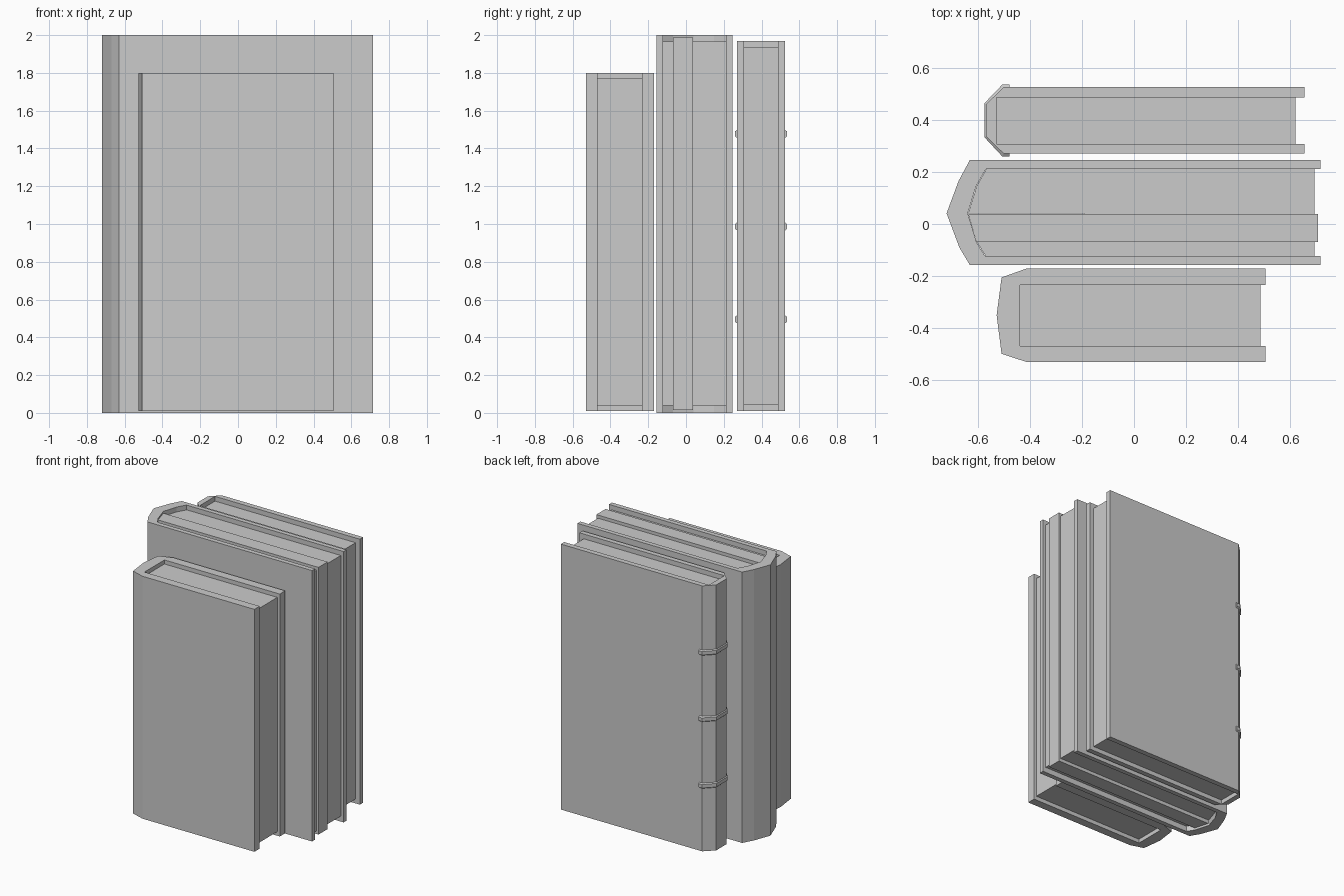
import bpy, bmesh

if "Cube" in bpy.data.objects:
    bpy.data.objects.remove(bpy.data.objects["Cube"])


def make_object(name, bm):
    bmesh.ops.recalc_face_normals(bm, faces=bm.faces)
    me = bpy.data.meshes.new(name)
    bm.to_mesh(me)
    bm.free()
    ob = bpy.data.objects.new(name, me)
    bpy.context.collection.objects.link(ob)
    return ob


def prism(name, outline, z0, z1):
    """Extrude a closed xy outline from z0 to z1."""
    bm = bmesh.new()
    face = bm.faces.new([bm.verts.new((x, y, z0)) for x, y in outline])
    ext = bmesh.ops.extrude_face_region(bm, geom=[face])
    verts = [v for v in ext["geom"] if isinstance(v, bmesh.types.BMVert)]
    bmesh.ops.translate(bm, verts=verts, vec=(0, 0, z1 - z0))
    return make_object(name, bm)


def cover(name, outer, inner, z0, z1):
    """Bent cover: quad strip between outer and inner spine lines."""
    bm = bmesh.new()
    rows = []
    for (xo, yo), (xi, yi) in zip(outer, inner):
        rows.append([bm.verts.new(p) for p in
                     ((xo, yo, z0), (xi, yi, z0), (xi, yi, z1), (xo, yo, z1))])
    loft(bm, rows)
    return make_object(name, bm)


def loft(bm, rows):
    n = len(rows[0])
    for a, b in zip(rows, rows[1:]):
        for i in range(n):
            j = (i + 1) % n
            bm.faces.new((a[i], a[j], b[j], b[i]))
    bm.faces.new(rows[0])
    bm.faces.new(rows[-1][::-1])


def box(name, x0, x1, y0, y1, z0, z1):
    return prism(name, [(x0, y0), (x1, y0), (x1, y1), (x0, y1)], z0, z1)


# Short front book
cover("short_book_cover",
      [(.505, -.53), (-.41, -.53), (-.508, -.498), (-.527, -.35),
       (-.508, -.205), (-.41, -.17), (.505, -.17)],
      [(.505, -.468), (-.39, -.468), (-.437, -.468), (-.437, -.35),
       (-.437, -.234), (-.39, -.234), (.505, -.234)], .01, 1.80)
box("short_book_pages", -.437, .485, -.468, -.234, .04, 1.77)

# Tall middle book with pointed spine
cover("tall_book_cover",
      [(.715, -.157), (-.63, -.157), (-.67, -.09), (-.719, .041),
       (-.673, .165), (-.63, .245), (.715, .245)],
      [(.715, -.122), (-.572, -.122), (-.604, -.07), (-.638, .041),
       (-.605, .147), (-.568, .211), (.715, .211)], 0, 2)
prism("tall_book_front_pages",
      [(.692, -.122), (-.57, -.122), (-.603, -.068), (.692, -.068)], .04, 1.965)
prism("tall_book_middle_pages",
      [(.706, -.07), (-.604, -.07), (-.636, .038), (.706, .038)], .015, 1.988)
prism("tall_book_back_pages",
      [(.692, .036), (-.636, .041), (-.603, .147), (-.566, .211), (.692, .211)],
      .04, 1.965)

# Rear book with chamfered spine
cover("banded_book_cover",
      [(.655, .27), (-.50, .27), (-.568, .337), (-.568, .459),
       (-.50, .525), (.655, .525)],
      [(.655, .307), (-.49, .307), (-.528, .307), (-.528, .486),
       (-.49, .486), (.655, .486)], .01, 1.97)
box("banded_book_pages", -.528, .62, .307, .486, .042, 1.935)

# Raised bands wrapped round the spine
inner = [(-.478, .272), (-.499, .272), (-.564, .337),
         (-.564, .459), (-.499, .523), (-.478, .523)]
outer = [(-.478, .259), (-.505, .259), (-.574, .333),
         (-.574, .463), (-.505, .535), (-.478, .535)]
for i, z in enumerate((.495, .987, 1.477)):
    bm = bmesh.new()
    rows = []
    for (xi, yi), (xo, yo) in zip(inner, outer):
        rows.append([bm.verts.new(p) for p in
                     ((xi, yi, z - .022), (xo, yo, z - .013),
                      (xo, yo, z + .013), (xi, yi, z + .022))])
    loft(bm, rows)
    make_object(f"spine_band_{i + 1}", bm)
